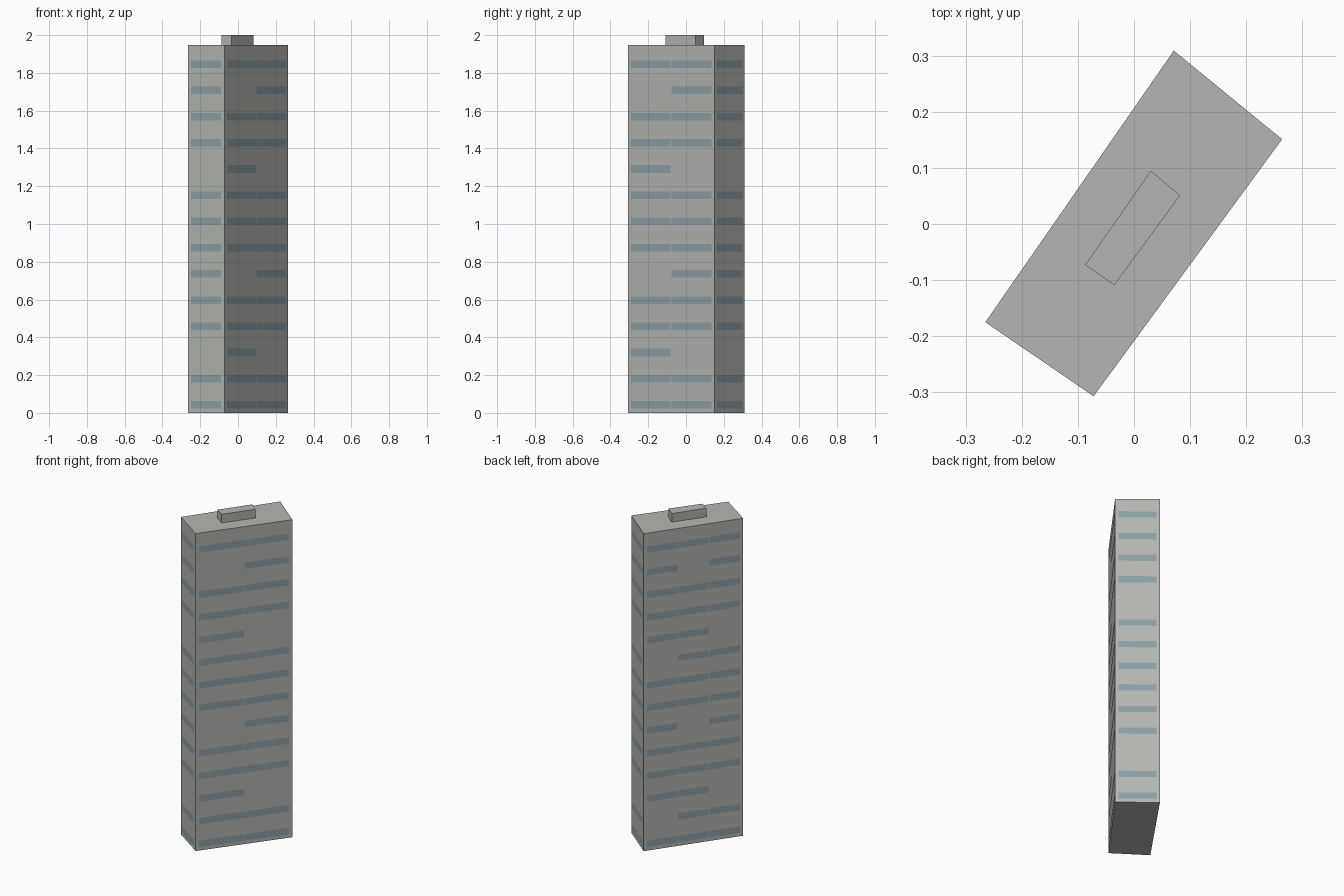
import bpy
from mathutils import Vector

cube = bpy.data.objects.get("Cube")
if cube:
    bpy.data.objects.remove(cube, do_unlink=True)


def material(name, rgb):
    mat = bpy.data.materials.new(name)
    mat.use_nodes = True
    mat.diffuse_color = (*rgb, 1)
    mat.node_tree.nodes["Principled BSDF"].inputs["Base Color"].default_value = (*rgb, 1)
    return mat


concrete = material("concrete_grey", (0.46, 0.47, 0.445))
glass = material("window_blue_grey", (0.27, 0.35, 0.39))


def add_object(name, verts, faces, mat):
    mesh = bpy.data.meshes.new(name)
    mesh.from_pydata(verts, [], faces)
    mesh.materials.append(mat)
    obj = bpy.data.objects.new(name, mesh)
    bpy.context.collection.objects.link(obj)
    return obj


def prism(name, outline, z0, z1, mat):
    """Extrude a counter-clockwise plan outline between two heights."""
    n = len(outline)
    verts = [(x, y, z) for z in (z0, z1) for x, y in outline]
    sides = [(i, (i + 1) % n, (i + 1) % n + n, i + n) for i in range(n)]
    caps = [tuple(reversed(range(n))), tuple(range(n, 2 * n))]
    return add_object(name, verts, sides + caps, mat)


# Tower block and rooftop plant room
plan = [(-0.265, -0.175), (-0.072, -0.307), (0.264, 0.151), (0.071, 0.309)]
roof_plan = [(-0.087, -0.073), (-0.035, -0.109), (0.082, 0.051), (0.03, 0.095)]
ROOF = 1.947
prism("tower_block", plan, 0, ROOF, concrete)
prism("roof_plant_room", roof_plan, ROOF, 2.0, concrete)

# Window strips: panels per wall, and which panels are missing on special floors
FLOORS, FIRST, STEP, HEIGHT = 14, 0.042, 0.1388, 0.04
MARGIN, GAP, LIFT = 0.02, 0.005, 0.002
walls = [
    ("right_end", 1, {2: [0], 9: [0]}),
    ("front", 2, {2: [1], 5: [0], 9: [1], 12: [0]}),
    ("left_end", 1, {2: [0], 9: [0]}),
    ("back", 3, {1: [0], 2: [2], 5: [1], 8: [0], 9: [2], 12: [1]}),
]

for i, (name, count, missing) in enumerate(walls):
    a, b = Vector((*plan[i], 0)), Vector((*plan[(i + 1) % 4], 0))
    along = (b - a).normalized()
    out = Vector((along.y, -along.x, 0)) * LIFT
    pitch = ((b - a).length - 2 * MARGIN + GAP) / count
    verts, faces = [], []
    for floor in range(FLOORS):
        z = FIRST + floor * STEP
        for panel in range(count):
            if panel in missing.get(floor, []):
                continue
            u0 = MARGIN + panel * pitch
            u1 = u0 + pitch - GAP
            k = len(verts)
            for u, dz in ((u0, -1), (u1, -1), (u1, 1), (u0, 1)):
                verts.append(a + along * u + out + Vector((0, 0, z + dz * HEIGHT / 2)))
            faces.append((k, k + 1, k + 2, k + 3))
    add_object(name + "_windows", verts, faces, glass)
